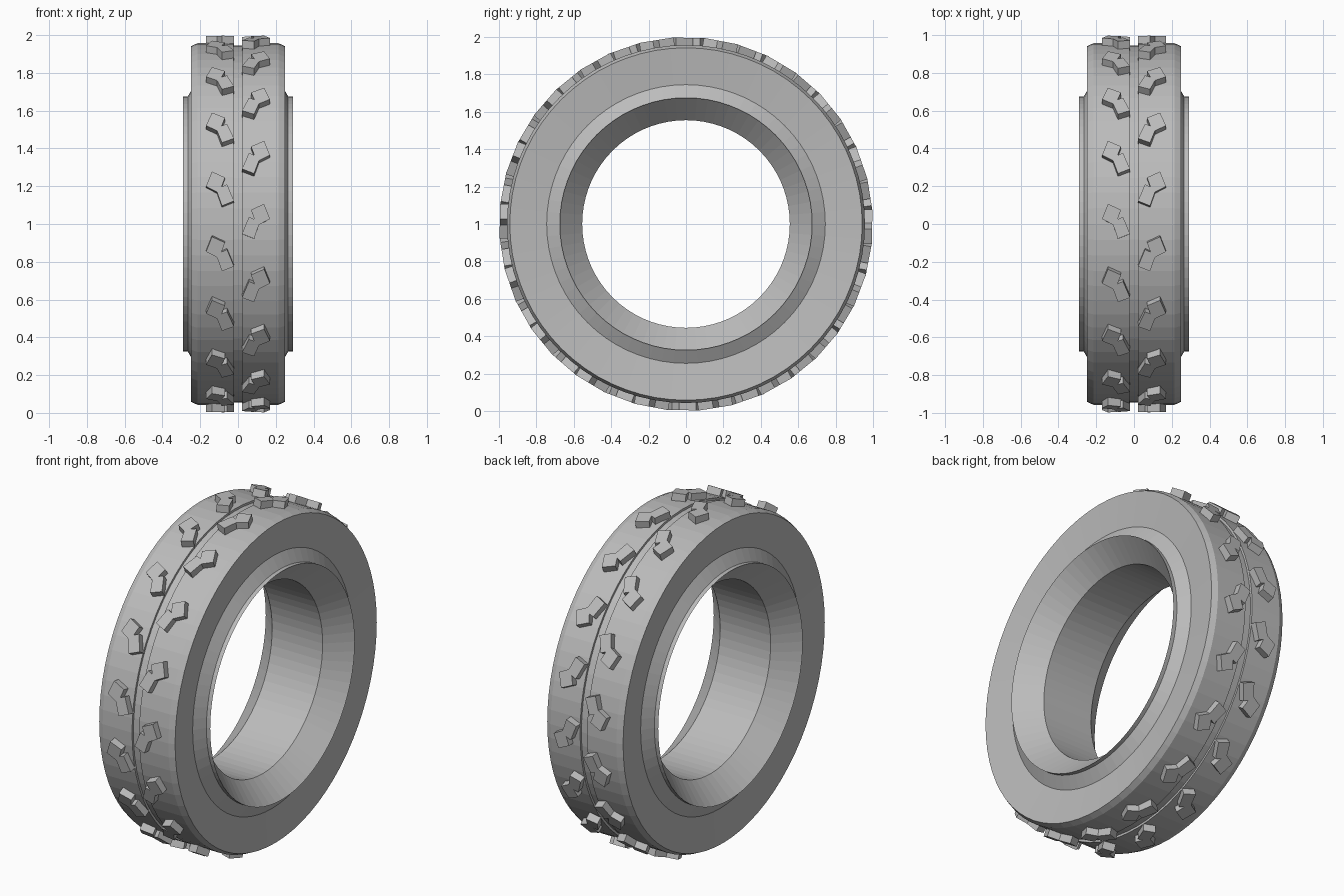
import bpy
import bmesh
import math
from mathutils import Vector

cube = bpy.data.objects.get("Cube")
if cube:
    bpy.data.objects.remove(cube, do_unlink=True)

AXLE_HEIGHT = 1.0
SEGMENTS = 72
LUGS_PER_ROW = 18

rubber = bpy.data.materials.new("grey_rubber")
rubber.use_nodes = True
GREY = (0.5, 0.5, 0.5, 1.0)
rubber.diffuse_color = GREY
rubber.node_tree.nodes["Principled BSDF"].inputs["Base Color"].default_value = GREY


def wheel_point(x, along, radius, angle):
    """Point on the wheel; angle runs from the front upwards."""
    c, s = math.cos(angle), math.sin(angle)
    return Vector((x, s * along - c * radius, AXLE_HEIGHT + c * along + s * radius))


def finish(name, bm):
    bmesh.ops.recalc_face_normals(bm, faces=bm.faces)
    mesh = bpy.data.meshes.new(name)
    bm.to_mesh(mesh)
    bm.free()
    mesh.materials.append(rubber)
    obj = bpy.data.objects.new(name, mesh)
    bpy.context.collection.objects.link(obj)
    return obj


# Tyre body: half section (x, radius) from bore to centre groove, mirrored
half = [(0.165, 0.555), (0.291, 0.675), (0.266, 0.675), (0.225, 0.745),
        (0.248, 0.942), (0.215, 0.957), (0.023, 0.957), (0.023, 0.944)]
section = half + [(-x, r) for x, r in reversed(half)]

bm = bmesh.new()
rings = []
for i in range(SEGMENTS):
    angle = math.tau * i / SEGMENTS
    rings.append([bm.verts.new(wheel_point(x, 0, r, angle)) for x, r in section])
for i, ring in enumerate(rings):
    following = rings[(i + 1) % SEGMENTS]
    for j in range(len(section)):
        k = (j + 1) % len(section)
        bm.faces.new((ring[j], ring[k], following[k], following[j]))
finish("tyre_body", bm)

# Tread lugs: bent outline (x, distance along tread), one staggered row per side
outline = [(0.069, 0.061), (0.087, 0.011), (0.058, 0.024), (0.021, -0.066),
           (0.085, -0.092), (0.111, -0.018), (0.169, 0.013), (0.138, 0.093)]
LUG_BASE, LUG_TOP = 0.93, 0.9955


def lug_row(name, side, offset):
    bm = bmesh.new()
    for i in range(LUGS_PER_ROW):
        angle = math.tau * i / LUGS_PER_ROW + math.radians(offset)
        base, top = [[bm.verts.new(wheel_point(side * x, t, r, angle)) for x, t in outline]
                     for r in (LUG_BASE, LUG_TOP)]
        bm.faces.new(base)
        bm.faces.new(top)
        for j in range(len(outline)):
            k = (j + 1) % len(outline)
            bm.faces.new((base[j], base[k], top[k], top[j]))
    finish(name, bm)


lug_row("left_tread_lugs", 1, 0.8)
lug_row("right_tread_lugs", -1, 10.8)
